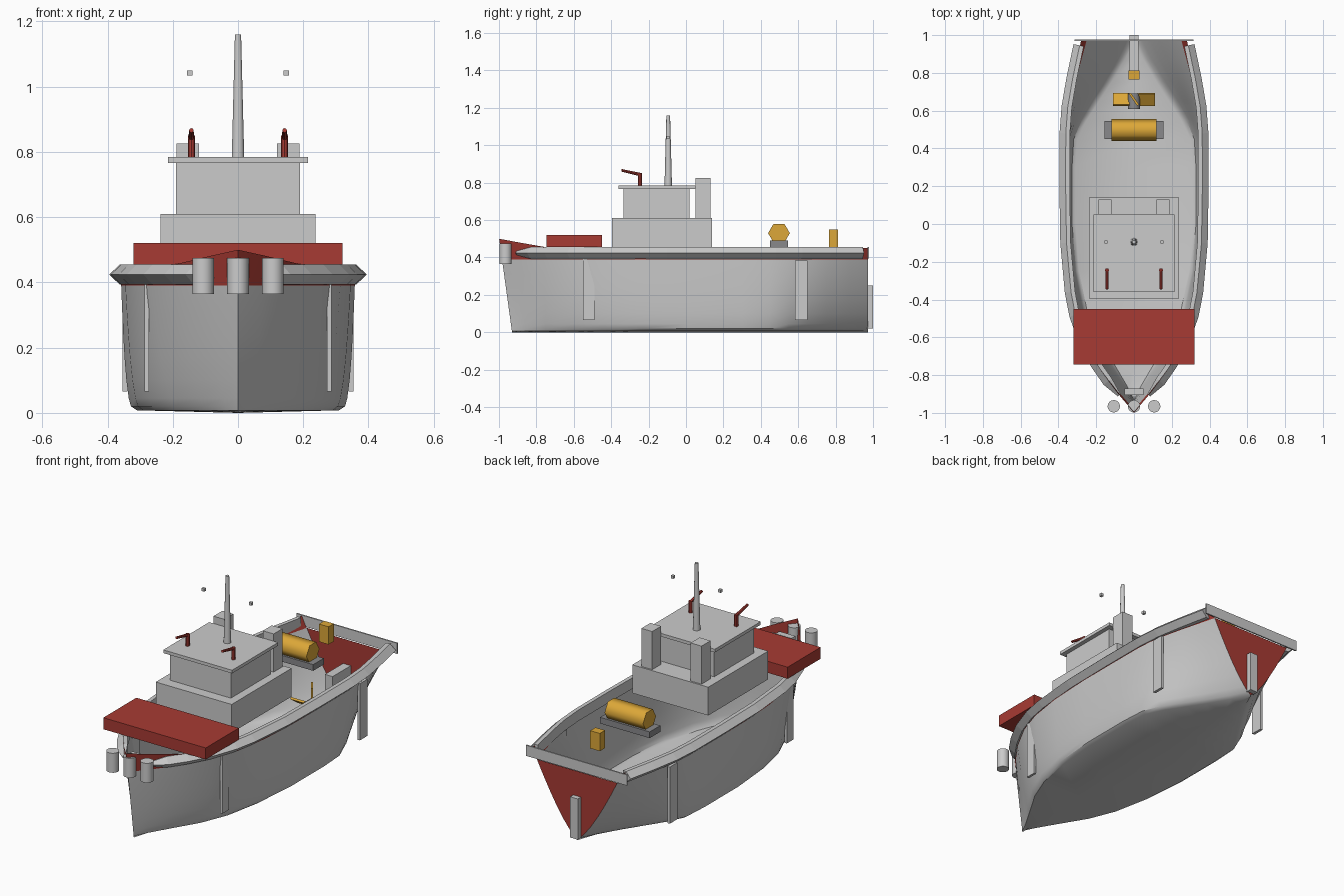
import bpy, bmesh, math
from mathutils import Vector, Matrix

if "Cube" in bpy.data.objects:
    bpy.data.objects.remove(bpy.data.objects["Cube"])


def material(name, rgb):
    m = bpy.data.materials.new(name)
    m.diffuse_color = (*rgb, 1)
    m.use_nodes = True
    m.node_tree.nodes["Principled BSDF"].inputs["Base Color"].default_value = m.diffuse_color
    return m


GREY = material("light_grey", (0.60, 0.60, 0.60))
DARK = material("dark_grey", (0.25, 0.25, 0.26))
RED = material("rust_red", (0.39, 0.043, 0.033))
YELLOW = material("amber_yellow", (0.72, 0.39, 0.04))


def finish(name, bm, *mats, smooth=None, normals=True):
    if normals:
        bmesh.ops.recalc_face_normals(bm, faces=bm.faces[:])
    me = bpy.data.meshes.new(name)
    bm.to_mesh(me)
    bm.free()
    for m in mats:
        me.materials.append(m)
    ob = bpy.data.objects.new(name, me)
    bpy.context.collection.objects.link(ob)
    if smooth:
        bpy.ops.object.select_all(action='DESELECT')
        ob.select_set(True)
        bpy.context.view_layer.objects.active = ob
        bpy.ops.object.shade_smooth_by_angle(angle=math.radians(smooth))
    return ob


def box(name, x, y, z, mat):
    """Box from (min, max) pairs."""
    bm = bmesh.new()
    bmesh.ops.create_cube(bm, size=1)
    for v in bm.verts:
        v.co = [(a + b) / 2 + c * (b - a) for c, (a, b) in zip(v.co, (x, y, z))]
    return finish(name, bm, mat)


def rod(name, p, q, r1, r2, mat, sides=12, turn=0):
    """Cylinder or cone from p to q."""
    p, q = Vector(p), Vector(q)
    bm = bmesh.new()
    bmesh.ops.create_cone(bm, cap_ends=True, segments=sides, radius1=r1,
                          radius2=r2, depth=(q - p).length)
    rot = (q - p).to_track_quat('Z', 'Y').to_matrix().to_4x4()
    bm.transform(Matrix.Translation((p + q) / 2) @ rot @ Matrix.Rotation(turn, 4, 'Z'))
    return finish(name, bm, mat, smooth=40 if sides > 6 else 61)


# Hull stations: y, half-width at the bottom, half-width at the rail, fullness, rake
STATIONS = [
    (-0.93, 0.0, 0.0, 0.8, 0.062), (-0.86, 0.035, 0.085, 0.75, 0.035),
    (-0.75, 0.10, 0.185, 0.65, 0.01), (-0.60, 0.19, 0.27, 0.55, 0),
    (-0.45, 0.25, 0.318, 0.45, 0), (-0.25, 0.29, 0.348, 0.35, 0),
    (0.0, 0.31, 0.36, 0.28, 0), (0.30, 0.31, 0.36, 0.28, 0),
    (0.45, 0.30, 0.36, 0.32, 0), (0.55, 0.25, 0.357, 0.38, 0),
    (0.65, 0.185, 0.345, 0.48, 0), (0.75, 0.12, 0.327, 0.58, 0),
    (0.87, 0.05, 0.302, 0.68, 0), (0.972, 0.0, 0.28, 0.75, 0)]
LEVELS = [0.008, 0.02, 0.045, 0.10, 0.17, 0.24, 0.31, 0.39, 0.45]


def half_section(station):
    y, low, top, power, rake = station
    pts = [(0, y, 0)]
    for z in LEVELS:
        t = (z - 0.008) / 0.442
        zz = z
        if z == LEVELS[-1]:                       # rail sweeps up at the bow
            zz += 0.05 * max(0, (-0.7 - y) / 0.23) ** 1.3
        pts.append((low + (top - low) * t ** power, y - rake * zz / 0.45, zz))
    return pts


# Open hull shell with red rail strake and red V-shaped transom
bm = bmesh.new()
rings = []
for s in STATIONS:
    half = half_section(s)
    full = [(-x, y, z) for x, y, z in half[:0:-1]] + half
    rings.append([bm.verts.new(p) for p in full])
for a, b in zip(rings, rings[1:]):
    for i in range(len(a) - 1):
        f = bm.faces.new((a[i], a[i + 1], b[i + 1], b[i]))
        f.material_index = int(i in (0, len(a) - 2))
last = rings[-1]
n = len(last)
for i in range(1, n // 2):
    quad = (last[i], last[i + 1], last[n - 2 - i], last[n - 1 - i])
    f = bm.faces.new(tuple(dict.fromkeys(quad)))
    f.material_index = 1
bmesh.ops.remove_doubles(bm, verts=bm.verts[:], dist=0.0005)
bmesh.ops.recalc_face_normals(bm, faces=bm.faces[:])
keel = min(bm.faces, key=lambda f: f.calc_center_median().z)
if keel.normal.z > 0:
    bmesh.ops.reverse_faces(bm, faces=bm.faces[:])
finish("hull", bm, GREY, RED, smooth=35, normals=False)


def rail_width(y):
    for a, b in zip(STATIONS, STATIONS[1:]):
        ya, yb = a[0] - a[4], b[0] - b[4]
        if ya <= y <= yb:
            return a[2] + (b[2] - a[2]) * (y - ya) / (yb - ya)
    return STATIONS[-1][2]


# Segmented rubbing fenders along both sides
FENDER_Y = [-0.905, -0.83, -0.74, -0.62, -0.48, -0.36, -0.1, 0.2, 0.48, 0.62, 0.77, 0.945]
SECTION = [(0.035, 0), (0.002, 0.031), (-0.02, 0.031), (-0.02, -0.031), (0.002, -0.031)]
for side, label in ((-1, "left"), (1, "right")):
    bm = bmesh.new()
    loops = []
    for k, y in enumerate(FENDER_Y):
        size = 0.35 if k == 0 else 1
        w = rail_width(y)
        slope = (rail_width(y + 0.02) - rail_width(y - 0.02)) / 0.04 if y < 0.9 else -0.2
        out = Vector((1, -slope, 0)).normalized()
        loops.append([bm.verts.new((side * (w + out.x * dx * size),
                                    y + out.y * dx * size, 0.424 + dz * size))
                      for dx, dz in SECTION])
    for a, b in zip(loops, loops[1:]):
        for i in range(5):
            j = (i + 1) % 5
            bm.faces.new((a[i], a[j], b[j], b[i]))
    bm.faces.new(loops[0])
    bm.faces.new(loops[-1])
    finish("side_fender_" + label, bm, GREY)

box("bow_crossbar", (-0.05, 0.05), (-0.905, -0.87), (0.41, 0.45), GREY)
box("stern_board", (-0.315, 0.315), (0.970, 0.978), (0.395, 0.455), GREY)
for x in (-0.107, 0, 0.107):
    rod("bow_fender", (x, -0.965, 0.365), (x, -0.965, 0.475), 0.033, 0.033, GREY, 16)

# Foredeck platform and deckhouse
box("bow_platform", (-0.32, 0.32), (-0.745, -0.45), (0.455, 0.52), RED)
box("lower_deckhouse", (-0.237, 0.237), (-0.395, 0.14), (0.45, 0.61), GREY)
box("wheelhouse", (-0.19, 0.19), (-0.335, 0.02), (0.61, 0.766), GREY)
box("wheelhouse_roof", (-0.215, 0.215), (-0.36, 0.05), (0.766, 0.784), GREY)
rod("mast", (0, -0.095, 0.784), (0, -0.095, 1.16), 0.02, 0.01, GREY, 10)

for s in (-1, 1):
    box("funnel", sorted((s * 0.12, s * 0.188)), (0.05, 0.13), (0.61, 0.825), GREY)
    x = s * 0.148
    box("mast_lamp", (x - 0.008, x + 0.008), (-0.103, -0.087), (1.034, 1.05), GREY)
    # Water cannons
    x = s * 0.143
    rod("cannon_post", (x, -0.245, 0.784), (x, -0.245, 0.85), 0.011, 0.011, RED, 8)
    rod("cannon_barrel", (x, -0.238, 0.842), (x, -0.345, 0.866), 0.009, 0.007, RED, 8)
    # Side plates
    box("stern_side_plate", sorted((s * 0.338, s * 0.354)), (0.582, 0.65), (0.065, 0.385), GREY)
    box("bow_side_plate", sorted((s * 0.273, s * 0.287)), (-0.55, -0.49), (0.065, 0.395), GREY)

# Towing winch and bollard
box("winch_base", (-0.155, 0.155), (0.45, 0.545), (0.455, 0.49), DARK)
rod("winch_drum", (-0.12, 0.497, 0.53), (0.12, 0.497, 0.53), 0.058, 0.058, YELLOW, 6,
    math.radians(90))
box("tow_bollard", (-0.03, 0.03), (0.765, 0.812), (0.45, 0.55), YELLOW)

# Rudder and propeller
box("rudder", (-0.024, 0.024), (0.81, 1.0), (0.02, 0.25), GREY)
HUB = Vector((0, 0.65, 0.14))
rod("propeller_hub", HUB - Vector((0, 0.04, 0)), HUB + Vector((0, 0.04, 0)),
    0.033, 0.033, DARK, 12)
for k in range(4):
    bm = bmesh.new()
    bmesh.ops.create_cube(bm, size=1)
    bm.transform(Matrix.Translation(HUB)
                 @ Matrix.Rotation(k * math.pi / 2, 4, 'Y')
                 @ Matrix.Translation((0.068, 0.01, 0))
                 @ Matrix.Rotation(math.radians(35), 4, 'X')
                 @ Matrix.Diagonal((0.088, 0.075, 0.012, 1)))
    finish("propeller_blade", bm, YELLOW)
